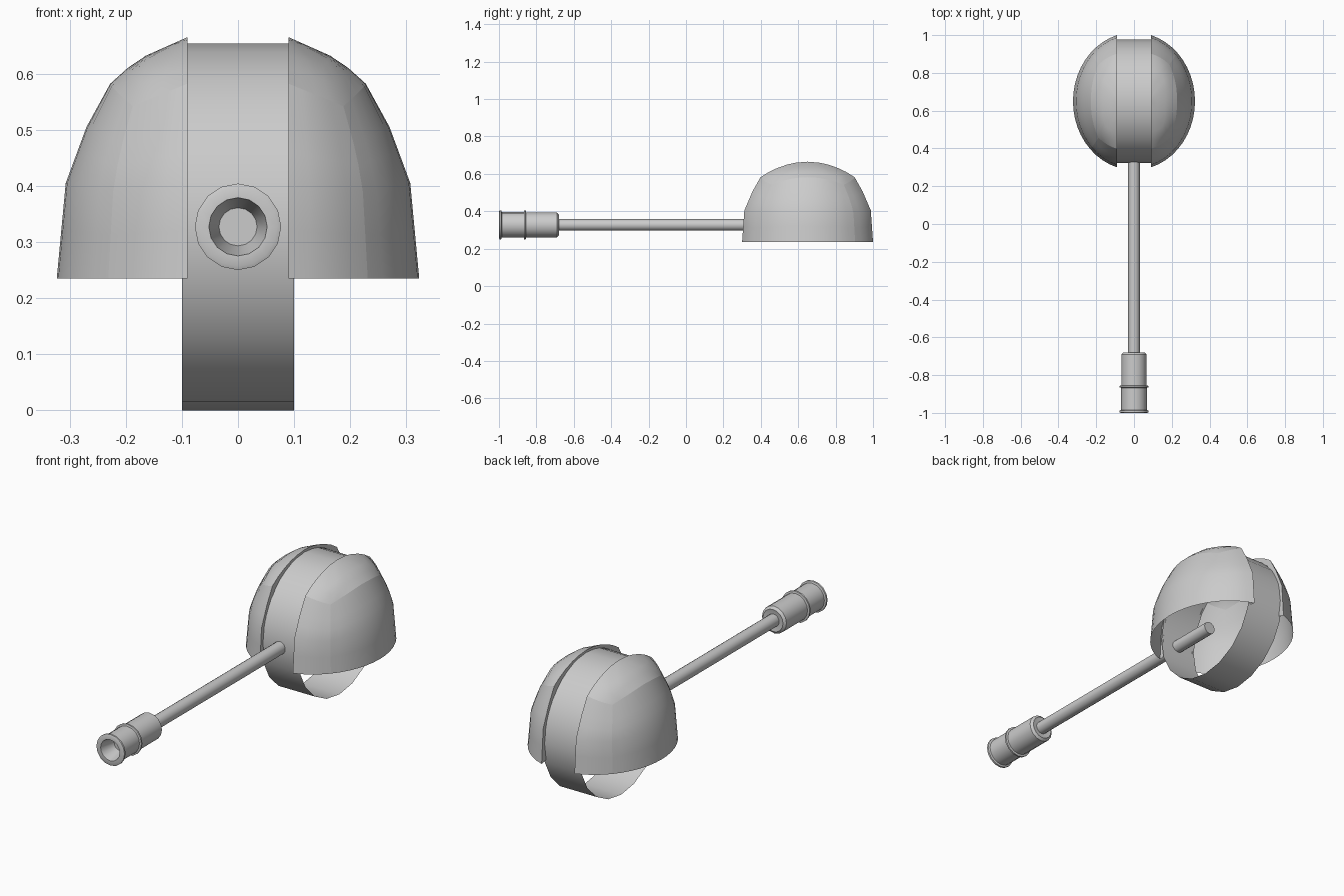
import bpy, math

if "Cube" in bpy.data.objects:
    bpy.data.objects.remove(bpy.data.objects["Cube"])

CY, CZ, EDGE = 0.65, 0.327, 0.09   # ball centre and inner edge of the side shells


def make(name, verts, faces, angle=35):
    me = bpy.data.meshes.new(name)
    me.from_pydata(verts, [], faces)
    ob = bpy.data.objects.new(name, me)
    bpy.context.collection.objects.link(ob)
    bpy.ops.object.select_all(action='DESELECT')
    ob.select_set(True)
    bpy.context.view_layer.objects.active = ob
    if angle:
        bpy.ops.object.shade_smooth_by_angle(angle=math.radians(angle))
    return ob


def lathe_y(name, profile, n=16):
    """Spin (y, radius) points around the barrel axis; radius 0 closes an end."""
    verts, faces = [], []
    for y, r in profile:
        for k in range(n):
            a = 2 * math.pi * k / n
            verts.append((r * math.cos(a), y, CZ + r * math.sin(a)))
    for i in range(len(profile) - 1):
        for k in range(n):
            j = (k + 1) % n
            faces.append((i * n + k, i * n + j, (i + 1) * n + j, (i + 1) * n + k))
    ob = make(name, verts, faces, None)
    bpy.ops.object.mode_set(mode='EDIT')
    bpy.ops.mesh.select_all(action='SELECT')
    bpy.ops.mesh.remove_doubles(threshold=1e-5)
    bpy.ops.mesh.normals_make_consistent(inside=False)
    bpy.ops.object.mode_set(mode='OBJECT')
    bpy.ops.object.shade_smooth_by_angle(angle=math.radians(35))
    return ob


def lerp(table, z):
    for (z0, v0), (z1, v1) in zip(table, table[1:]):
        if z <= z1:
            return v0 + (v1 - v0) * (z - z0) / (z1 - z0)
    return table[-1][1]


# Central band: open thin hoop around the x axis
N = 20
verts, faces = [], []
for k in range(N):
    a = 2 * math.pi * k / N
    for x in (-0.1, 0.1):
        verts.append((x, CY + CZ * math.sin(a), CZ - CZ * math.cos(a)))
    j = (k + 1) % N
    faces.append((2 * k, 2 * k + 1, 2 * j + 1, 2 * j))
make("central_band", verts, faces)

# Barrel rod
lathe_y("barrel_rod", [(0.56, 0), (0.56, 0.031), (-0.7, 0.031)])

# Muzzle sleeve with two collars and a tapered bore
lathe_y("muzzle", [
    (-0.69, 0), (-0.68, 0.055), (-0.69, 0.067), (-0.855, 0.067), (-0.857, 0.077),
    (-0.865, 0.077), (-0.867, 0.068), (-0.985, 0.068), (-0.988, 0.077),
    (-0.997, 0.077), (-1.0, 0.07), (-1.0, 0.052), (-0.92, 0.034), (-0.92, 0)])

# Side shell: rows climb from the rim to the crown, columns sweep front to back
side = [(0.235, 0.323), (0.405, 0.307), (0.505, 0.27), (0.58, 0.23), (0.625, 0.18), (0.665, EDGE)]
depth = [(0.235, 0.35), (0.405, 0.338), (0.505, 0.295), (0.585, 0.25)]
rows = [(0.235, 0), (0.32, 0.2), (0.405, 0.4), (0.46, 0.6), (0.505, 0.75), (0.582, 1),
        (0.61, 0.7), (0.632, 0.4), (0.65, 0.2), (0.66, 0.05)]
CREASE, COLS = 5, 20


def shell_point(u, z, drop):
    au = abs(u)
    bump = (au / 0.6) ** 2 if au < 0.6 else (1 - au) / 0.4
    z -= 0.04 * drop * bump
    X = lerp(side, z)
    Y = lerp(depth, z) if z < 0.585 else 0.25 * math.sqrt((0.665 - z) / 0.08)
    b = Y / math.sqrt(1 - (EDGE / X) ** 2)
    t = u * math.acos(EDGE / X)
    return (X * math.cos(t), CY + b * math.sin(t), z)


W = COLS + 1
verts = [shell_point(2 * c / COLS - 1, z, d) for z, d in rows for c in range(W)]
faces = [(r * W + c, r * W + c + 1, (r + 1) * W + c + 1, (r + 1) * W + c)
         for r in range(len(rows) - 1) for c in range(COLS)]
apex = len(verts)
verts.append((EDGE, CY, 0.665))
last = (len(rows) - 1) * W
faces += [(last + c, last + c + 1, apex) for c in range(COLS)]

# Inner lip closing the gap between shell edge and band
border = ([r * W for r in range(len(rows))] + [apex]
          + [r * W + COLS for r in reversed(range(len(rows)))])
base = len(verts)
for i in border:
    x, y, z = verts[i]
    d = math.hypot(y - CY, z - CZ)
    verts.append((EDGE, CY + (y - CY) * 0.326 / d, CZ + (z - CZ) * 0.326 / d))
faces += [(border[i + 1], border[i], base + i, base + i + 1) for i in range(len(border) - 1)]
shell = make("side_shells", verts, faces, 40)

# Crease lines between the top, side, front and back panels
seams = {round(COLS * 0.2), round(COLS * 0.8)}
attr = shell.data.attributes.get("sharp_edge") or shell.data.attributes.new("sharp_edge", 'BOOLEAN', 'EDGE')
for e in shell.data.edges:
    a, b = sorted(e.vertices)
    if b >= apex:
        continue
    on_ring = a // W == b // W == CREASE
    on_seam = a % W == b % W and a % W in seams and b // W <= CREASE
    if on_ring or on_seam:
        e.use_edge_sharp = True
shell.modifiers.new("mirror", 'MIRROR').use_mirror_merge = False
